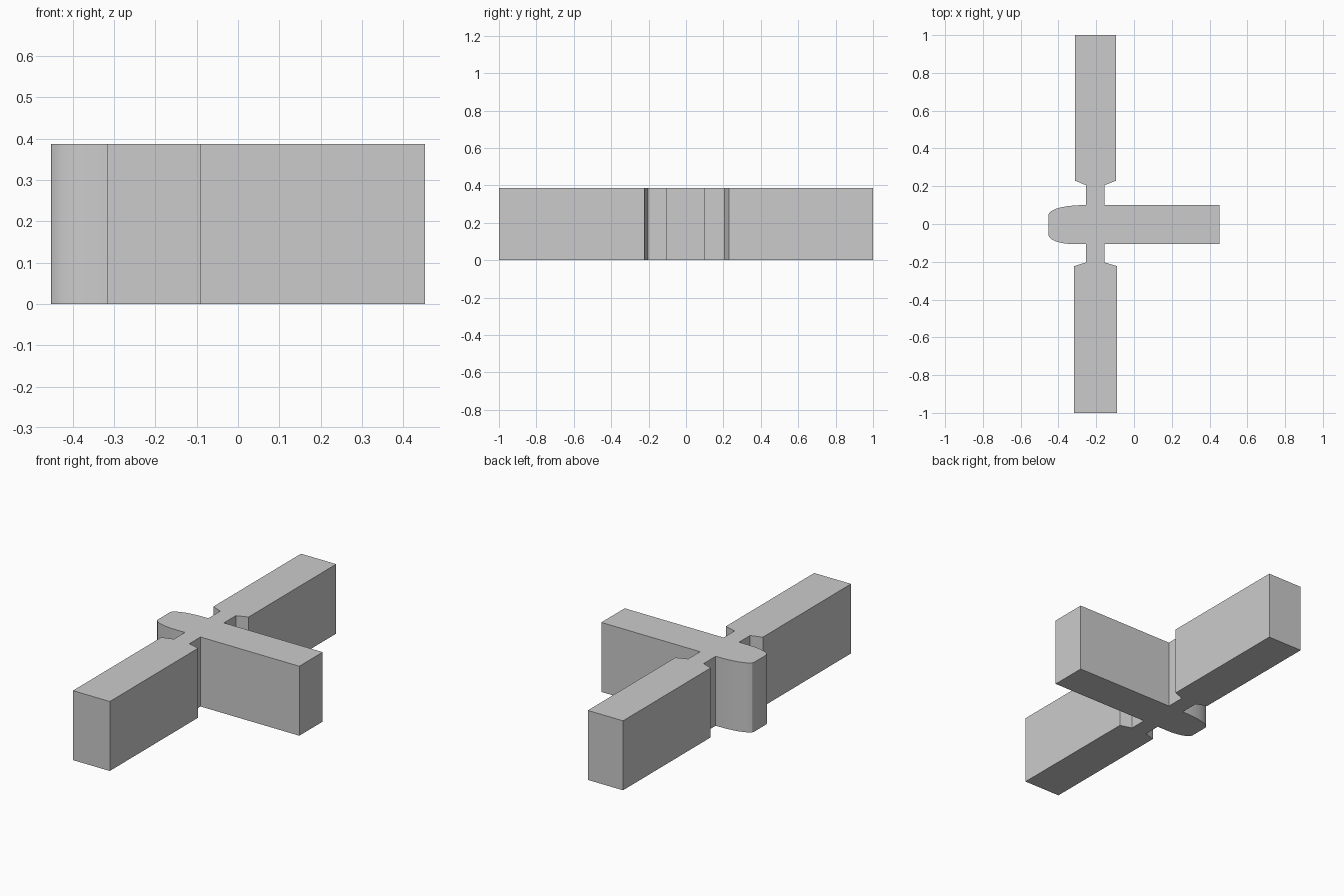
import bpy, bmesh
from math import sin, cos, pi

if "Cube" in bpy.data.objects:
    bpy.data.objects.remove(bpy.data.objects["Cube"])

HEIGHT = 0.387


def nose_curve(cx, cy, rx, ry, steps=7):
    """Quarter ellipse from the flat nose tip back to the bar's side."""
    return [(cx - rx * cos(pi / 2 * i / steps), cy + ry * sin(pi / 2 * i / steps))
            for i in range(steps + 1)]


def arm(x0, x1, neck0, neck1, root, neck_y, wing_y, tip):
    """Narrow neck, sloped shoulders, then a wide rectangular arm."""
    return [(neck0, root), (neck0, neck_y), (x0, wing_y), (x0, tip),
            (x1, tip), (x1, wing_y), (neck1, neck_y), (neck1, root)]


def extrude_outline(name, outline, height):
    bm = bmesh.new()
    face = bm.faces.new([bm.verts.new((x, y, 0)) for x, y in outline])
    ext = bmesh.ops.extrude_face_region(bm, geom=[face])
    top = [v for v in ext["geom"] if isinstance(v, bmesh.types.BMVert)]
    bmesh.ops.translate(bm, verts=top, vec=(0, 0, height))
    bmesh.ops.recalc_face_normals(bm, faces=bm.faces)
    mesh = bpy.data.meshes.new(name)
    bm.to_mesh(mesh)
    bm.free()
    obj = bpy.data.objects.new(name, mesh)
    bpy.context.collection.objects.link(obj)
    return obj


BACK, FRONT = 0.1, -0.106

# rounded nose, back arm, square tail, front arm: one closed plan outline
outline = nose_curve(-0.27, 0.048, 0.183, BACK - 0.048)
outline += arm(-0.312, -0.095, -0.253, -0.157, BACK, 0.205, 0.229, 1.0)
outline += [(0.452, BACK), (0.452, FRONT)]
outline += reversed(arm(-0.317, -0.09, -0.253, -0.157, FRONT, -0.203, -0.223, -1.0))
outline += reversed(nose_curve(-0.32, -0.058, 0.133, FRONT + 0.058))

body = extrude_outline("cross_block", outline, HEIGHT)

# smooth only the rounded nose
bpy.context.view_layer.objects.active = body
body.select_set(True)
bpy.ops.object.shade_smooth_by_angle(angle=0.4)
